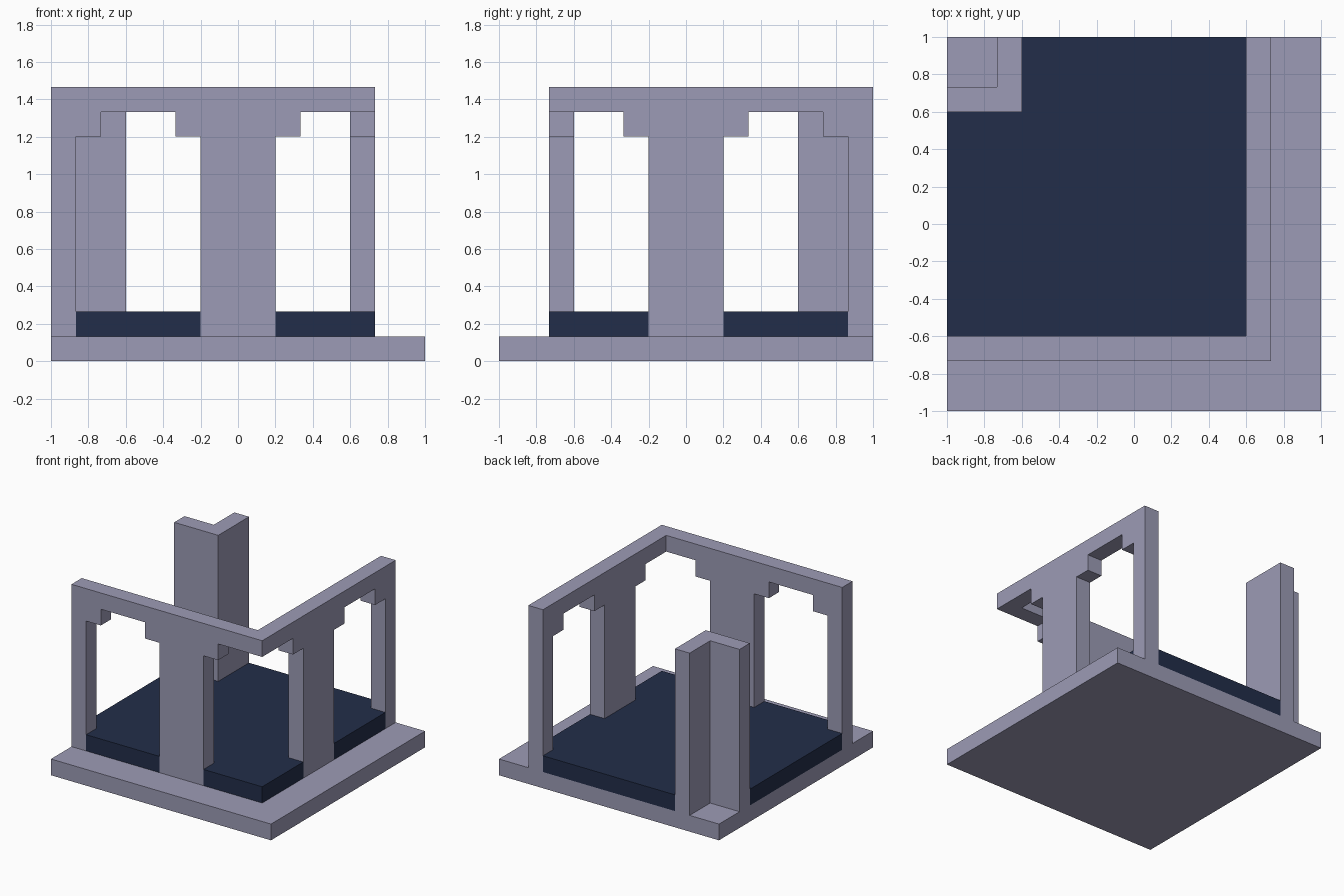
import bpy
import bmesh
from mathutils import Vector

cube = bpy.data.objects.get("Cube")
if cube:
    bpy.data.objects.remove(cube, do_unlink=True)

U = 2 / 15            # building module
BASE_TOP = U
SLAB_TOP = 2 * U
CAP = 9 * U           # underside of brackets
LINTEL = 10 * U       # underside of top beam
TOP = 11 * U
OUT, IN = 5.5 * U, 4.5 * U   # outer and inner wall faces
POST = 6.5 * U


def material(name, rgb):
    m = bpy.data.materials.new(name)
    m.use_nodes = True
    m.diffuse_color = (*rgb, 1)
    m.node_tree.nodes["Principled BSDF"].inputs["Base Color"].default_value = (*rgb, 1)
    return m


stone = material("lavender grey stone", (0.335, 0.330, 0.465))
navy = material("dark navy floor", (0.0160, 0.0265, 0.0670))


def prism(name, outline, depth, mat):
    """Extrude a closed outline of 3D points along the depth vector."""
    bm = bmesh.new()
    face = bm.faces.new([bm.verts.new(p) for p in outline])
    result = bmesh.ops.extrude_face_region(bm, geom=[face])
    moved = [v for v in result["geom"] if isinstance(v, bmesh.types.BMVert)]
    bmesh.ops.translate(bm, verts=moved, vec=Vector(depth))
    bmesh.ops.recalc_face_normals(bm, faces=bm.faces[:])
    mesh = bpy.data.meshes.new(name)
    bm.to_mesh(mesh)
    bm.free()
    mesh.materials.append(mat)
    obj = bpy.data.objects.new(name, mesh)
    bpy.context.collection.objects.link(obj)
    return obj


def wall_profile(end):
    """End post, bracketed middle pier and beam reaching to the open corner."""
    p, c = 1.5 * U, 2.5 * U
    return [(-1, BASE_TOP), (-POST, BASE_TOP), (-POST, CAP), (-OUT, CAP),
            (-OUT, LINTEL), (-c, LINTEL), (-c, CAP), (-p, CAP), (-p, BASE_TOP),
            (p, BASE_TOP), (p, CAP), (c, CAP), (c, LINTEL),
            (end, LINTEL), (end, TOP), (-1, TOP)]


# Square base plate
prism("base_plate", [(-1, -1, 0), (1, -1, 0), (1, 1, 0), (-1, 1, 0)], (0, 0, BASE_TOP), stone)

# Front and side walls, with their beams meeting over the open corner
prism("front_wall", [(s, -OUT, z) for s, z in wall_profile(OUT)], (0, U, 0), stone)
prism("left_wall", [(IN, -s, z) for s, z in wall_profile(IN)], (U, 0, 0), stone)

# L-shaped pillar at the back corner, notched on its outer side
pillar = [(-1, IN), (-IN, IN), (-IN, 1), (-OUT, 1), (-OUT, OUT), (-1, OUT)]
prism("corner_pillar", [(x, y, BASE_TOP) for x, y in pillar], (0, 0, TOP - BASE_TOP), stone)

# Raised floor, filling the wall openings and fitted around posts and pillar
h = 1.5 * U
half = [(-1, IN), (-1, -IN), (-POST, -IN), (-POST, -OUT),
        (-h, -OUT), (-h, -IN), (h, -IN), (h, -OUT)]
floor = half + [(OUT, -OUT)] + [(-y, -x) for x, y in reversed(half)] + [(-IN, IN)]
prism("raised_floor", [(x, y, BASE_TOP) for x, y in floor], (0, 0, SLAB_TOP - BASE_TOP), navy)
